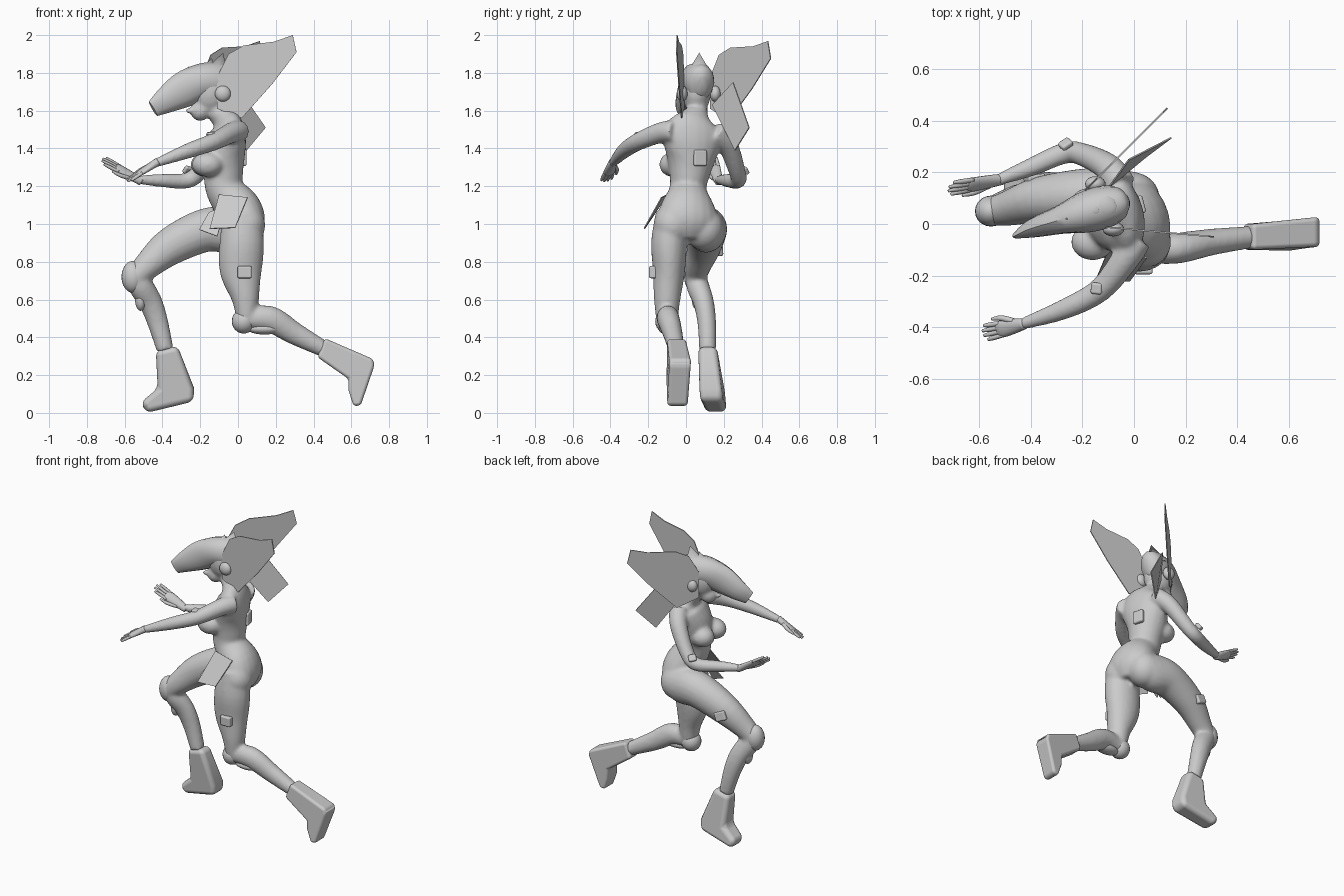
import bpy, bmesh, math
from mathutils import Vector as V, Matrix

if "Cube" in bpy.data.objects:
    bpy.data.objects.remove(bpy.data.objects["Cube"])

grey = bpy.data.materials.new("light_grey")
grey.use_nodes = True
grey.diffuse_color = (0.6, 0.6, 0.6, 1)
grey.node_tree.nodes["Principled BSDF"].inputs["Base Color"].default_value = (0.6, 0.6, 0.6, 1)


def finish(name, bm, smooth=True):
    bmesh.ops.recalc_face_normals(bm, faces=bm.faces)
    for f in bm.faces:
        f.smooth = smooth
    mesh = bpy.data.meshes.new(name)
    bm.to_mesh(mesh)
    bm.free()
    mesh.materials.append(grey)
    ob = bpy.data.objects.new(name, mesh)
    bpy.context.collection.objects.link(ob)
    return ob


def spline(pts, steps=4):
    """Catmull-Rom through (x, y, z, radius, radius) control points."""
    out = []
    n = len(pts)
    for i in range(n - 1):
        quad = [pts[max(i - 1, 0)], pts[i], pts[i + 1], pts[min(i + 2, n - 1)]]
        for s in range(steps):
            t = s / steps
            out.append([0.5 * (2 * b + (c - a) * t + (2 * a - 5 * b + 4 * c - d) * t * t
                        + (3 * b - a - 3 * c + d) * t ** 3) for a, b, c, d in zip(*quad)])
    return out + [list(pts[-1])]


def loft(bm, pts, ref, sides=20):
    """Elliptical tube; first radius lies across ref, second along it."""
    pts = spline([p if len(p) == 5 else (*p, p[3]) for p in pts])
    rings = []
    for i, p in enumerate(pts):
        t = (V(pts[min(i + 1, len(pts) - 1)][:3]) - V(pts[max(i - 1, 0)][:3])).normalized()
        u = V(ref).cross(t).normalized()
        v = t.cross(u)
        angles = [2 * math.pi * k / sides for k in range(sides)]
        rings.append([bm.verts.new(V(p[:3]) + u * p[3] * math.cos(a) + v * p[4] * math.sin(a))
                      for a in angles])
    for a, b in zip(rings, rings[1:]):
        for k in range(sides):
            j = (k + 1) % sides
            bm.faces.new((a[k], a[j], b[j], b[k]))
    bm.faces.new(rings[0][::-1])
    bm.faces.new(rings[-1])


def ball(bm, loc, size):
    m = Matrix.Translation(loc) @ Matrix.Diagonal((*size, 1))
    bmesh.ops.create_uvsphere(bm, u_segments=20, v_segments=12, radius=1, matrix=m)


def ball_object(name, loc, size):
    bm = bmesh.new()
    ball(bm, loc, size)
    return finish(name, bm)


def panel(name, pts):
    """Thin flat sheet."""
    bm = bmesh.new()
    bm.faces.new([bm.verts.new(p) for p in pts])
    mod = finish(name, bm, False).modifiers.new("thickness", 'SOLIDIFY')
    mod.thickness, mod.offset = 0.006, 0


def bevel(ob, width):
    mod = ob.modifiers.new("rounding", 'BEVEL')
    mod.width, mod.segments, mod.harden_normals = width, 4, True


def pad(name, loc, normal, size, roll=0):
    """Small rounded plate lying on the body."""
    turn = V(normal).to_track_quat('Z', 'Y').to_matrix().to_4x4()
    m = Matrix.Translation(loc) @ turn @ Matrix.Rotation(roll, 4, 'Z') @ Matrix.Diagonal((*size, 1))
    bm = bmesh.new()
    bmesh.ops.create_cube(bm, size=1, matrix=m)
    bevel(finish(name, bm), 0.01)


def boot(name, outline):
    """Side profile (x, z, y centre, half width) closed across y."""
    bm = bmesh.new()
    sides = [[bm.verts.new((x, y + s * w, z)) for x, z, y, w in outline] for s in (-1, 1)]
    bm.faces.new(sides[0])
    bm.faces.new(sides[1][::-1])
    n = len(outline)
    for k in range(n):
        j = (k + 1) % n
        bm.faces.new((sides[0][k], sides[1][k], sides[1][j], sides[0][j]))
    bevel(finish(name, bm), 0.032)


X, Y, Z = (1, 0.25, 0), (0, 1, 0), (0, 0, 1)

# Body: overlapping lofts fused into one skin
body = bmesh.new()
loft(body, [(.03, .01, .92, .09, .07), (.025, .01, 1, .165, .115), (0, .01, 1.08, .15, .12),
            (-.07, .01, 1.18, .1, .1), (-.078, .018, 1.26, .107, .105), (-.08, .028, 1.36, .135, .115),
            (-.06, .035, 1.45, .16, .1), (-.055, .042, 1.515, .145, .078),
            (-.08, .05, 1.56, .085, .06), (-.115, .058, 1.6, .057, .054),
            (-.135, .065, 1.68, .052, .052)], X)
for loc, size in [((.045, -.07, .995), (.1, .1, .11)), ((-.005, .095, .975), (.107, .107, .115)),
                  ((-.16, -.07, 1.315), (.085, .072, .066)), ((-.172, .07, 1.315), (.08, .072, .066)),
                  ((-.15, .055, 1.7), (.1, .078, .12)), ((-.2, .045, 1.6), (.055, .05, .055)),
                  ((-.262, .02, 1.6), (.02, .013, .018))]:
    ball(body, loc, size)
# Trailing leg
loft(body, [(.02, -.08, 1.06, .1, .08), (.02, -.09, .9, .118, .095), (.015, -.09, .75, .112, .085),
            (.04, -.1, .6, .072, .07), (.045, -.1, .47, .05, .055)], Y)
loft(body, [(.02, -.1, .49, .05), (.16, -.095, .5, .07, .06), (.3, -.07, .42, .06, .052),
            (.46, -.05, .335, .043)], Y)
# Leading leg
loft(body, [(.01, .1, .975, .1, .1), (-.06, .105, .97, .122, .107), (-.18, .11, .965, .115, .107),
            (-.36, .095, .88, .1, .09), (-.49, .06, .77, .072, .068), (-.56, .047, .7, .055)], Y)
loft(body, [(-.56, .05, .76, .045), (-.52, .06, .68, .065, .06), (-.465, .092, .59, .063, .055),
            (-.425, .11, .48, .056, .05), (-.385, .115, .33, .045)], Y)
# Arms
loft(body, [(.01, -.06, 1.49, .06), (-.03, -.13, 1.485, .055), (-.13, -.255, 1.435, .047),
            (-.27, -.33, 1.385, .04), (-.44, -.39, 1.32, .023)], Z)
loft(body, [(-.05, .15, 1.49, .06), (-.1, .22, 1.42, .054), (-.2, .27, 1.28, .045),
            (-.27, .275, 1.23, .042), (-.4, .22, 1.23, .036), (-.53, .17, 1.235, .023)], Z)
skin = finish("body", body)
remesh = skin.modifiers.new("fuse", 'REMESH')
remesh.mode, remesh.voxel_size, remesh.use_smooth_shade = 'VOXEL', 0.01, True
relax = skin.modifiers.new("relax", 'SMOOTH')
relax.factor, relax.iterations = 0.5, 10


# Hands: flattened palm, four fingers and a thumb, rolled by the up direction
def hand(name, wrist, tip, up, inward):
    bm = bmesh.new()
    wrist, tip = V(wrist), V(tip)
    axis = tip - wrist
    side = V(up).cross(axis).normalized()
    at = lambda f, s: wrist + axis * f + side * s
    loft(bm, [(*at(-.1, 0), .022), (*at(.2, 0), .03, .018), (*at(.5, 0), .034, .014),
              (*at(.6, 0), .026, .009)], up, 12)
    for k in range(4):
        s = (k - 1.5) * .016
        end = 1 - .07 * abs(k - 1.5)
        loft(bm, [(*at(.5, s), .0095), (*at(.75, s * 1.1), .0095), (*at(end, s * 1.2), .006)], up, 8)
    loft(bm, [(*at(.15, inward * .02), .012), (*at(.42, inward * .042), .011),
              (*at(.65, inward * .046), .006)], up, 8)
    finish(name, bm)


hand("hand_lowered", (-.44, -.39, 1.32), (-.59, -.425, 1.225), (0, -.15, 1), -1)
hand("hand_raised", (-.53, .17, 1.235), (-.725, .135, 1.345), (0, -.75, 1), 1)

# Boots
boot("boot_trailing", [(.46, .395, -.05, .05), (.715, .285, -.03, .058), (.722, .25, -.03, .058),
                       (.65, .04, -.045, .053), (.612, .035, -.045, .053), (.585, .12, -.045, .058),
                       (.585, .18, -.045, .058), (.42, .295, -.05, .05)])
boot("boot_leading", [(-.435, .33, .115, .05), (-.32, .355, .115, .05), (-.232, .13, .13, .06),
                      (-.237, .06, .135, .062), (-.485, 0, .158, .057), (-.515, .055, .158, .057),
                      (-.425, .13, .14, .062)])

# Knee guards
ball_object("knee_guard_leading", (-.555, .05, .72), (.062, .06, .085))
ball_object("shin_guard_leading", (-.515, .07, .6), (.03, .04, .06))
ball_object("knee_guard_trailing", (.03, -.1, .485), (.063, .063, .065))
ball_object("shin_guard_trailing", (.14, -.1, .445), (.09, .045, .03))

# Helmet: beaked hood with small crest spikes and a peaked crown
hood = bmesh.new()
loft(hood, [(-.45, -.04, 1.61, .014, .045), (-.39, -.015, 1.65, .038, .068),
            (-.29, .015, 1.71, .055, .095), (-.19, .045, 1.755, .08, .095),
            (-.11, .068, 1.755, .082, .1), (-.06, .08, 1.74, .066, .095),
            (-.035, .085, 1.73, .025, .05)], Z, 12)
for x, y, z, r, h in [(-.27, .02, 1.8, .025, .08), (-.15, .055, 1.84, .045, .08),
                      (-.1, .07, 1.84, .08, .14)]:
    m = Matrix.Translation((x, y, z)) @ Matrix.Rotation(.3, 4, 'Y')
    bmesh.ops.create_cone(hood, cap_ends=True, segments=8, radius1=r, radius2=0, depth=h, matrix=m)
helmet = finish("helmet", hood)
helmet.data.set_sharp_from_angle(angle=math.radians(40))
ball_object("ear_disc_near", (-.08, -.02, 1.69), (.042, .028, .042))
ball_object("ear_disc_far", (-.15, .155, 1.69), (.04, .03, .042))

# Two swept head fins from one profile (distance back, height)
profile = [(0, 1.61), (.13, 1.56), (.29, 1.74), (.42, 1.91), (.4, 2), (.3, 1.965),
           (.14, 1.945), (.06, 1.9), (0, 1.78)]
panel("head_fin_near", [(-.11 + d, -.012 - .09 * d, z) for d, z in profile])
panel("head_fin_far", [(-.19 + .76 * d, .13 + .76 * d, z - .08 * d) for d, z in profile])

# Flat sheets on the back and hip
panel("back_plate", [(-.02, .25, 1.75), (.145, .335, 1.51), (.045, .26, 1.39), (-.1, .14, 1.63)])
panel("hip_plate_side", [(-.1, -.1, 1.155), (.05, -.13, 1.14), (-.015, -.22, .98), (-.15, -.22, .975)])
panel("hip_plate_front", [(-.155, -.06, 1.06), (-.205, -.11, .97), (-.11, -.13, .935), (-.06, -.08, 1.1)])

# Small pouches
pad("back_pouch", (.025, .075, 1.35), (1, .25, 0), (.07, .085, .03))
pad("thigh_pouch_trailing", (.035, -.175, .745), (0, -1, 0), (.075, .065, .04))
pad("thigh_pouch_leading", (-.385, .178, .87), (-.1, 1, .1), (.075, .06, .03), .4)
pad("arm_pouch_near", (-.145, -.25, 1.477), (-.1, -.1, 1), (.045, .045, .02), .7)
pad("arm_pouch_far", (-.265, .31, 1.285), (-.3, .7, .6), (.05, .045, .025), .3)
